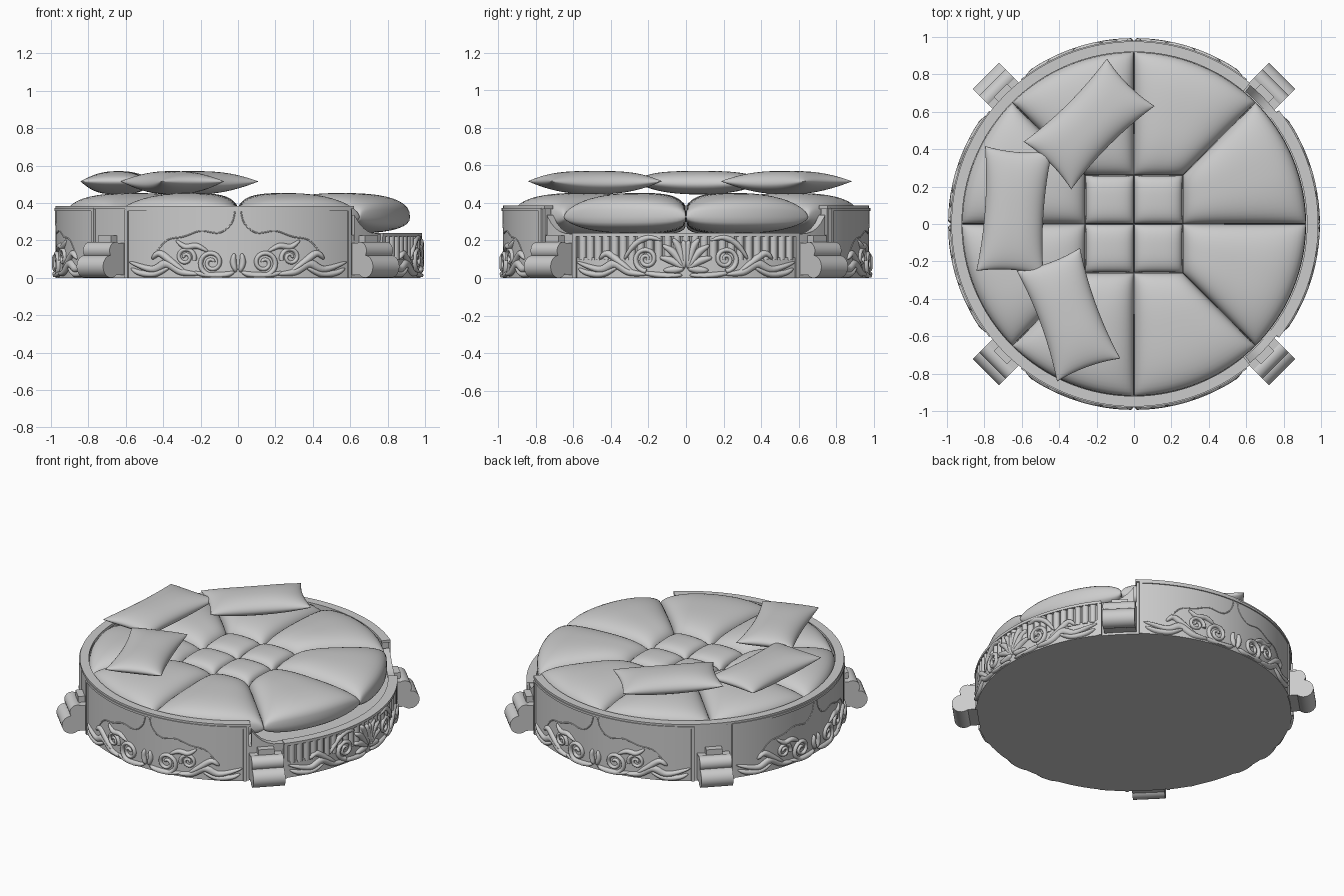
import bpy, bmesh
from math import sin, cos, pi, asin, radians, hypot, ceil
from mathutils import Matrix, Vector

cube = bpy.data.objects.get("Cube")
if cube:
    bpy.data.objects.remove(cube, do_unlink=True)

GREY = (0.6, 0.6, 0.6, 1)
mat = bpy.data.materials.new("light grey")
mat.use_nodes = True
mat.diffuse_color = GREY
mat.node_tree.nodes["Principled BSDF"].inputs["Base Color"].default_value = GREY


def finish(bm, name, angle=40):
    bmesh.ops.recalc_face_normals(bm, faces=bm.faces)
    mesh = bpy.data.meshes.new(name)
    bm.to_mesh(mesh)
    bm.free()
    mesh.materials.append(mat)
    ob = bpy.data.objects.new(name, mesh)
    bpy.context.collection.objects.link(ob)
    bpy.ops.object.select_all(action='DESELECT')
    ob.select_set(True)
    bpy.context.view_layer.objects.active = ob
    bpy.ops.object.shade_smooth_by_angle(angle=radians(angle))
    return ob


def loft(bm, rings):
    """Skin closed rings of points and cap both ends."""
    vs = [[bm.verts.new(p) for p in ring] for ring in rings]
    n = len(vs[0])
    for a, b in zip(vs, vs[1:]):
        for i in range(n):
            j = (i + 1) % n
            bm.faces.new((a[i], a[j], b[j], b[i]))
    bm.faces.new(vs[0])
    bm.faces.new(vs[-1])


def polar(r, a, z):
    return Vector((r * cos(a), r * sin(a), z))


def sector(bm, a0, a1, r0, r1, z0, top):
    """Curved block; top is a height or a function of the angle in degrees."""
    n = max(2, ceil((a1 - a0) / 2))
    rings = []
    for i in range(n + 1):
        d = a0 + (a1 - a0) * i / n
        z1 = top(d) if callable(top) else top
        a = radians(d)
        rings.append([polar(r0, a, z0), polar(r1, a, z0), polar(r1, a, z1), polar(r0, a, z1)])
    loft(bm, rings)


# Round base and platform
bm = bmesh.new()
bmesh.ops.create_cone(bm, cap_ends=True, segments=128, radius1=0.965, radius2=0.965,
                      depth=0.23, matrix=Matrix.Translation((0, 0, 0.115)))
finish(bm, "base")

# High wall around three sides, with a swept end at the opening
bm = bmesh.new()
sector(bm, 51, 309, 0.925, 0.968, 0, 0.375)
sector(bm, 50.5, 309.5, 0.92, 0.976, 0.368, 0.385)
for s in (0, 1):
    lo, hi = (310, 322) if s else (38, 50)
    sweep = lambda d: 0.235 + 0.1 * ((abs(d - 360 * s) - 38) / 12) ** 3
    sector(bm, lo, hi, 0.925, 0.968, 0.2, sweep)
finish(bm, "high_wall")

# Low entrance rail and fluted band
bm = bmesh.new()
sector(bm, -38, 38, 0.925, 0.985, 0.222, 0.24)
sector(bm, -38, 38, 0.94, 0.975, 0, 0.11)
for s in (-1, 1):
    sector(bm, 37.4 * s - 0.8, 37.4 * s + 0.8, 0.94, 0.982, 0, 0.23)
finish(bm, "low_rail")
bm = bmesh.new()
for i in range(-12, 13):
    bmesh.ops.create_cone(bm, cap_ends=True, segments=12, radius1=0.021, radius2=0.021, depth=0.13,
                          matrix=Matrix.Translation(polar(0.962, radians(i * 2.9), 0.162)))
finish(bm, "flutes")

# Framed panels on the high sides
for name, c in (("front", 270), ("back", 90), ("right", 180)):
    bm = bmesh.new()
    sector(bm, c - 38, c + 38, 0.95, 0.975, 0, 0.37)
    sector(bm, c - 38, c + 38, 0.96, 0.982, 0.357, 0.372)
    for s in (-1, 1):
        sector(bm, c + 37.5 * s - 0.6, c + 37.5 * s + 0.6, 0.96, 0.982, 0, 0.365)
    finish(bm, name + "_panel")


# Carved scrollwork: half-round strips bent around the wall
def spline(pts, steps=6):
    p = [Vector(q) for q in [pts[0]] + pts + [pts[-1]]]
    out = []
    for a, b, c, d in zip(p, p[1:], p[2:], p[3:]):
        for i in range(steps):
            t = i / steps
            out.append(b + (c - a) * t / 2 + (a * 2 - b * 5 + c * 4 - d) * t * t / 2
                       + (b * 3 - a - c * 3 + d) * t ** 3 / 2)
    return out + [p[-1]]


def volute(x, z, r, start, turns, w):
    """Spiral of (x, z, half width) points winding inwards; negative turns reverse it."""
    n = int(abs(turns) * 20)
    out = []
    for i in range(n + 1):
        t = i / n
        a, q = radians(start) + turns * 2 * pi * t, r * (1 - 0.85 * t)
        out.append(Vector((x + q * cos(a), z + q * sin(a), w * (1 - 0.35 * t))))
    return out


def strip(bm, pts, centre, side, height=0.02):
    rings = []
    for i, p in enumerate(pts):
        d = pts[min(i + 1, len(pts) - 1)] - pts[max(i - 1, 0)]
        k = p.z / max(hypot(d.x, d.y), 1e-6)
        ring = []
        for j in range(7):
            th = pi * j / 6
            x, z = p.x - d.y * k * cos(th), p.y + d.x * k * cos(th)
            r = 0.974 + min(height, p.z * 1.5) * sin(th)
            ring.append(polar(r, centre + asin(side * x / 0.975), max(z, 0.003)))
        rings.append(ring)
    loft(bm, rings)


def leaf(*pts, w=0.018):
    """Pointed leaf whose width swells in the middle."""
    out = spline([(x, z, 0) for x, z in pts])
    for i, p in enumerate(out):
        p.z = 0.003 + w * max(0, sin(pi * i / (len(out) - 1))) ** 0.7
    return out


tail = [leaf((0.2, 0.02), (0.3, 0.03), (0.38, 0.075), (0.46, 0.045), (0.58, 0.085), w=0.02),
        leaf((0.28, 0.03), (0.36, 0.09), (0.42, 0.13), (0.46, 0.1), w=0.016),
        leaf((0.36, 0.06), (0.44, 0.02), (0.52, 0.025), (0.57, 0.05), w=0.014)]
panel_scroll = tail + [
    volute(0.14, 0.08, 0.07, 250, 1.75, 0.014), volute(0.28, 0.11, 0.05, 200, -1.6, 0.012),
    leaf((0.02, 0.03), (0.07, 0.015), (0.15, 0.012), (0.24, 0.03), w=0.016),
    leaf((0.16, 0.14), (0.22, 0.17), (0.28, 0.165), (0.33, 0.2), w=0.014),
    leaf((0.01, 0.03), (0.025, 0.08), (0.02, 0.13), w=0.014)]
tracery = spline([(0.015, 0.36, 0.004), (0.035, 0.29, 0.004), (0.1, 0.24, 0.004), (0.2, 0.25, 0.004),
                  (0.29, 0.22, 0.004), (0.38, 0.2, 0.004), (0.45, 0.12, 0.004)])
entrance_scroll = tail + [volute(0.21, 0.1, 0.065, 270, 1.75, 0.014)] + [
    leaf((0.01, 0.05), (x * 0.5, 0.05 + (z - 0.05) * 0.65), (x, z), w=0.017)
    for x, z in ((0.015, 0.2), (0.07, 0.21), (0.125, 0.175), (0.14, 0.11), (0.12, 0.04))] + [
    leaf((0.13, 0.2), (0.2, 0.215), (0.27, 0.18), (0.33, 0.1), w=0.014),
    leaf((0.02, 0.015), (0.12, 0.012), (0.24, 0.03), w=0.014)]
for name, c, parts in (("front", 270, panel_scroll), ("back", 90, panel_scroll),
                       ("right", 180, panel_scroll), ("entrance", 0, entrance_scroll)):
    bm = bmesh.new()
    for side in (-1, 1):
        for pts in parts:
            strip(bm, pts, radians(c), side)
        if parts is panel_scroll:
            strip(bm, tracery, radians(c), side, 0.004)
    finish(bm, name + "_scrollwork", 60)

# Scroll feet on the diagonals: a lower and an upper roll against a bracket
for k in range(4):
    bm = bmesh.new()
    for x, z, r in ((1.06, 0.06, 0.06), (1.025, 0.145, 0.046)):
        bmesh.ops.create_cone(bm, cap_ends=True, segments=32, radius1=r, radius2=r, depth=0.2,
                              matrix=Matrix.Translation((x, 0, z)) @ Matrix.Rotation(pi / 2, 4, 'X'))
    for x, z, sx, sy, sz in ((0.99, 0.1, 0.08, 0.2, 0.17), (0.98, 0.205, 0.06, 0.1, 0.04)):
        bmesh.ops.create_cube(bm, size=1, matrix=Matrix.Translation((x, 0, z))
                              @ Matrix.Diagonal((sx, sy, sz, 1)))
    bmesh.ops.transform(bm, matrix=Matrix.Rotation(pi / 4 + k * pi / 2, 4, 'Z'), verts=bm.verts)
    finish(bm, f"scroll_foot_{k + 1}")


# Puffed cushions: two domed grids meeting at a seam
def puff(name, place, up, down, power, flat, n=24):
    bm = bmesh.new()
    grid = {}
    for i in range(n + 1):
        for j in range(n + 1):
            u, v = (sin(pi / 2 * (2 * t / n - 1)) for t in (i, j))
            x, y, z = place(u, v)
            f = max(0, (1 - abs(u) ** flat) * (1 - abs(v) ** flat)) ** power
            grid[i, j, 1] = bm.verts.new((x, y, z + up * f))
            edge = i in (0, n) or j in (0, n)
            grid[i, j, 0] = grid[i, j, 1] if edge else bm.verts.new((x, y, z - down * f))
    for s in (0, 1):
        for i in range(n):
            for j in range(n):
                bm.faces.new([grid[a, b, s] for a, b in ((i, j), (i + 1, j), (i + 1, j + 1), (i, j + 1))])
    return finish(bm, name, 80)


# Mattress: eight outer wedges around four centre squares
for k in range(8):
    def wedge(u, v):
        t, q = (u + 1) / 2, (v + 1) / 2
        a = pi / 4 * t
        p = Vector((0.26, 0.26 * t)).lerp(Vector((0.92 * cos(a), 0.92 * sin(a))), q)
        if k % 2:
            p = Vector((p.y, p.x))
        return (*(Matrix.Rotation(k // 2 * pi / 2, 2) @ p), 0.325)
    puff(f"mattress_wedge_{k + 1}", wedge, 0.128, 0.09, 0.3, 2.6)
for sx in (-1, 1):
    for sy in (-1, 1):
        puff(f"mattress_centre_{'left' if sx > 0 else 'right'}_{'back' if sy > 0 else 'front'}",
             lambda u, v: (sx * 0.13 * (1 + u), sy * 0.13 * (1 + v), 0.325), 0.1, 0.09, 0.2, 2.6, 16)

# Loose pillows with pinched sides
for name, x, y, turn, length in (("back_pillow", -0.24, 0.535, 45, 0.63),
                                 ("side_pillow", -0.64, 0.07, 86, 0.67),
                                 ("front_pillow", -0.35, -0.485, -70, 0.63)):
    def place(u, v):
        return (length / 2 * u * (1 - 0.06 * (1 - v * v)),
                0.18 * v * (1 - 0.13 * (1 - u * u)), 0.015 * u * u)
    ob = puff(name, place, 0.07, 0.055, 0.5, 2.4)
    ob.location = (x, y, 0.5)
    ob.rotation_euler.z = radians(turn)
